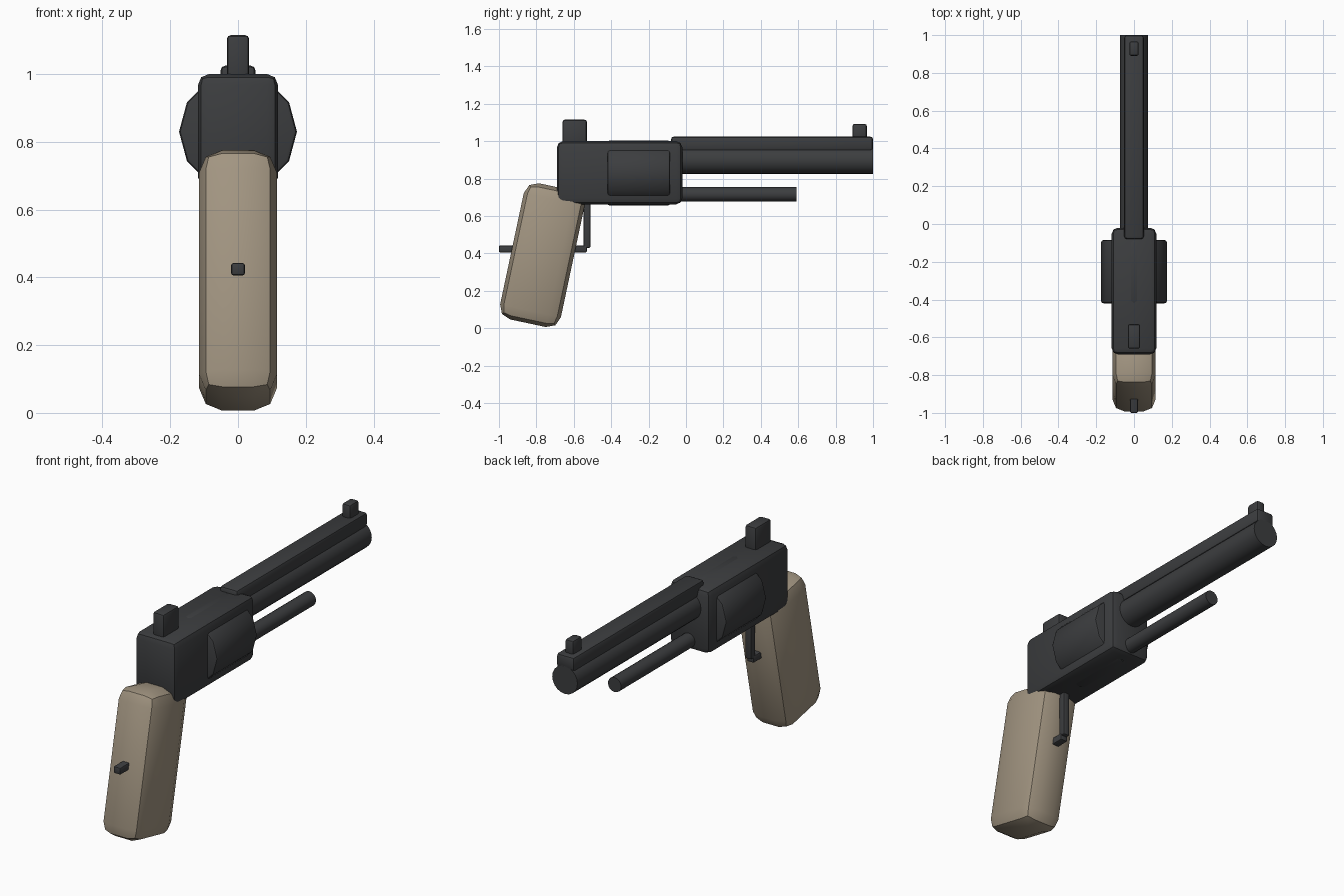
import bpy, math

if "Cube" in bpy.data.objects:
    bpy.data.objects.remove(bpy.data.objects["Cube"])

def material(name, color):
    m = bpy.data.materials.new(name)
    m.diffuse_color = (*color, 1)
    m.use_nodes = True
    m.node_tree.nodes["Principled BSDF"].inputs["Base Color"].default_value = m.diffuse_color
    return m

STEEL = material("dark_steel", (0.045, 0.047, 0.05))
GRIP = material("tan_grip", (0.36, 0.30, 0.22))

def finish(name, mat, bevel):
    ob = bpy.context.object
    ob.name = name
    ob.data.materials.append(mat)
    bpy.ops.object.transform_apply(location=False, rotation=True, scale=True)
    if bevel:
        mod = ob.modifiers.new("bevel", 'BEVEL')
        mod.width = bevel
        mod.segments = 2
        mod.limit_method = 'ANGLE'
        mod.angle_limit = math.radians(40)
        bpy.ops.object.modifier_apply(modifier=mod.name)
    bpy.ops.object.shade_smooth_by_angle(angle=math.radians(35))
    return ob

def box(name, half_x, y, z, bevel, mat=STEEL, tilt=0):
    """Box centred on x = 0 spanning the y and z ranges, tilted about x."""
    bpy.ops.mesh.primitive_cube_add(
        size=1, location=(0, sum(y) / 2, sum(z) / 2), rotation=(tilt, 0, 0))
    bpy.context.object.scale = (2 * half_x, y[1] - y[0], z[1] - z[0])
    return finish(name, mat, bevel)

def rod(name, radius, y, z, sides, bevel=0):
    """Cylinder lying along y."""
    bpy.ops.mesh.primitive_cylinder_add(
        vertices=sides, radius=radius, depth=y[1] - y[0],
        location=(0, sum(y) / 2, z), rotation=(math.pi / 2, 0, 0))
    return finish(name, STEEL, bevel)

# Body and rotating cylinder
box("frame", 0.118, (-0.69, -0.02), (0.663, 1.0), 0.032)
rod("cylinder", 0.174, (-0.42, -0.085), 0.83, 12, 0.012)

# Barrel group
rod("barrel", 0.073, (-0.08, 1.0), 0.898, 20)
box("barrel_rib", 0.052, (-0.08, 1.0), (0.95, 1.025), 0.015)
rod("ejector_rod", 0.038, (-0.08, 0.59), 0.716, 16)
box("front_sight", 0.025, (0.89, 0.967), (1.01, 1.093), 0.012)

# Hammer, trigger and the bar passing through the grip
box("hammer", 0.033, (-0.66, -0.53), (0.96, 1.115), 0.012)
box("trigger", 0.018, (-0.547, -0.511), (0.43, 0.70), 0.006)
box("guard_bar", 0.02, (-1.0, -0.53), (0.406, 0.442), 0.006)

# Slanted grip
box("grip", 0.115, (-0.934, -0.602), (0.019, 0.763), 0.068, GRIP,
    tilt=math.radians(-12))
